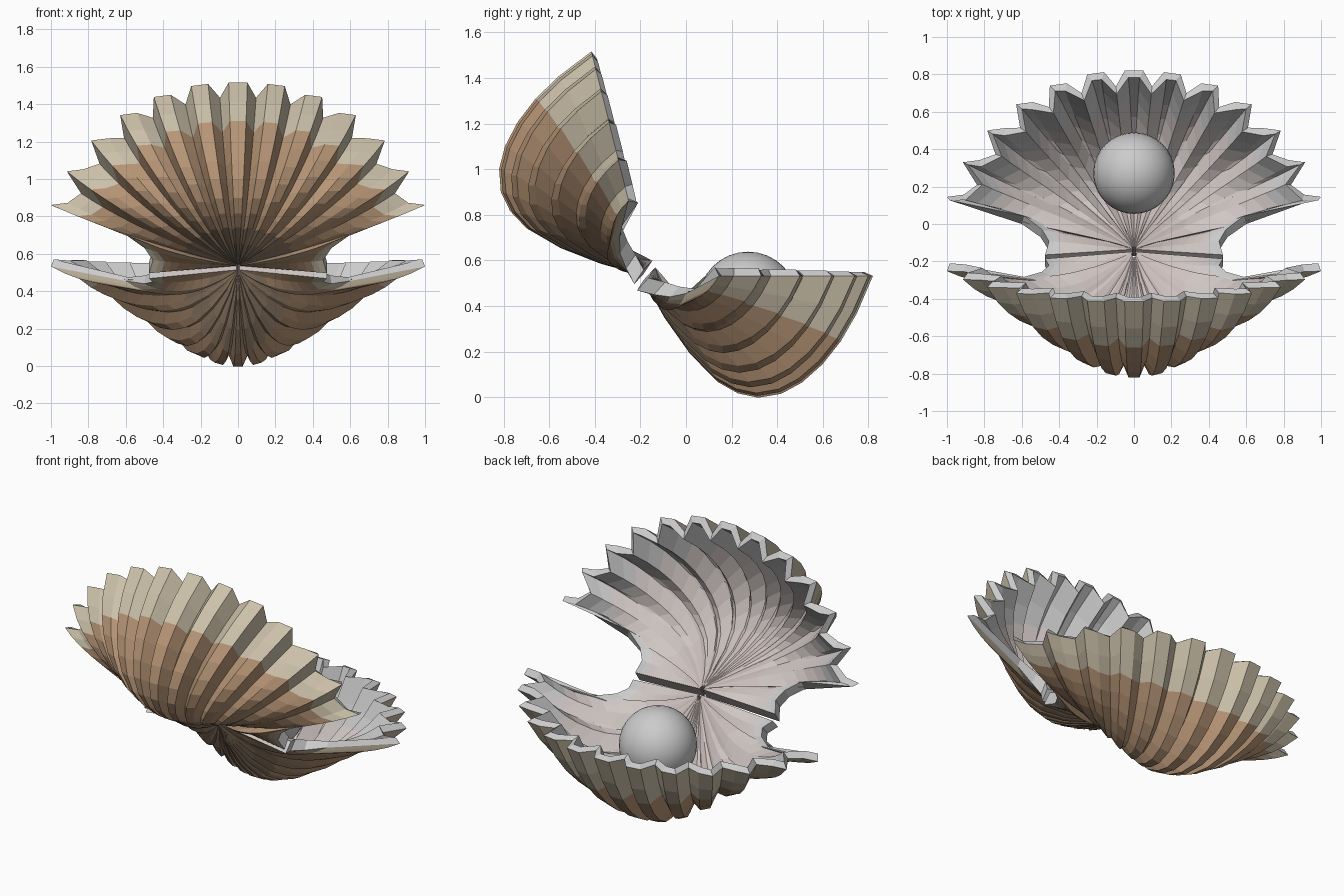
import bpy, bmesh, math
from mathutils import Matrix, Vector

if "Cube" in bpy.data.objects:
    bpy.data.objects.remove(bpy.data.objects["Cube"])


def material(name, rgb):
    m = bpy.data.materials.new(name)
    m.diffuse_color = (*rgb, 1)
    m.use_nodes = True
    m.node_tree.nodes["Principled BSDF"].inputs["Base Color"].default_value = m.diffuse_color
    return m


# outer bands (rim to hinge), then the matching inner bands
MATS = [material("outer_beige", (0.60, 0.53, 0.40)),
        material("outer_brown", (0.47, 0.30, 0.18)),
        material("outer_dark_brown", (0.34, 0.24, 0.16)),
        material("inner_grey", (0.63, 0.61, 0.60)),
        material("inner_rose_grey", (0.63, 0.57, 0.55)),
        material("inner_rose", (0.62, 0.54, 0.52))]

APEX = Vector((0, -0.185, 0.515))
RIM_Z = 0.532
DEPTH = 0.527
WALL = 0.045
HINGE_WALL = Vector((0, 0.05, 0.055))

# profile from hinge to rim: (plan fraction, depth fraction)
PROFILE = [(0.015, 0.06), (0.09, 0.32), (0.2, 0.62), (0.32, 0.86), (0.41, 0.96),
           (0.5, 1.0), (0.6, 0.97), (0.69, 0.88), (0.78, 0.73), (0.86, 0.54),
           (0.93, 0.31), (1.0, 0.0)]

# outer corner of each flat-topped rib at the rim, and the ear beside the hinge
RIBS = [(0.05, 0.82), (0.25, 0.80), (0.45, 0.74), (0.63, 0.64),
        (0.785, 0.50), (0.915, 0.33), (1.0, 0.145)]
EAR = [(0.60, 0.0, 0.455), (0.50, -0.07, 0.44),
       (0.455, -0.14, 0.45), (0.475, -0.215, 0.468)]


def rim_columns():
    """Right half of the rim: (x, y, z, depth scale)."""
    cols = [(*RIBS[0], RIM_Z, 1)]
    for (px, py), (x, y) in zip(RIBS, RIBS[1:]):
        ix, iy = x - 0.09, y + 0.012
        vx = (px + ix) / 2 * 0.92
        vy = APEX.y + ((py + iy) / 2 - APEX.y) * 0.92
        cols += [(vx, vy, RIM_Z, 0.89), (ix, iy, RIM_Z, 1), (x, y, RIM_Z, 1)]
    return cols + [(*e, 1) for e in EAR]


def shell(name, matrix=None):
    half = rim_columns()
    cols = [(-x, y, z, k) for x, y, z, k in reversed(half)] + half
    nc, nr = len(cols), len(PROFILE)
    bm = bmesh.new()

    # ribbed outer skin
    outer = []
    for x, y, z, k in cols:
        to_rim = Vector((x, y, z)) - APEX
        g = max(math.cos(math.atan2(abs(x), y - APEX.y)), 0) ** 1.35 * k
        outer.append([bm.verts.new(APEX + to_rim * f - Vector((0, 0, DEPTH * g * d)))
                      for f, d in PROFILE])

    def band(r):
        f = PROFILE[r][0]
        return 0 if f > 0.8 else 1 if f > 0.3 else 2

    for a, b in zip(outer, outer[1:]):
        for r in range(nr - 1):
            bm.faces.new((a[r], a[r + 1], b[r + 1], b[r])).material_index = band(r)
    bm.normal_update()

    # inner skin: follows the normals, but is a plain shift close to the hinge
    inner = []
    for col in outer:
        row = []
        for v in col:
            w = min(max((v.co.y + 0.15) / 0.2, 0), 1)
            row.append(bm.verts.new(v.co + HINGE_WALL.lerp(v.normal * -WALL, w)))
        inner.append(row)
    for a, b in zip(inner, inner[1:]):
        for r in range(nr - 1):
            bm.faces.new((a[r], b[r], b[r + 1], a[r + 1])).material_index = band(r) + 3

    # rim wall all the way round
    loop = ([(c, nr - 1) for c in range(nc)]
            + [(nc - 1, r) for r in range(nr - 2, -1, -1)]
            + [(c, 0) for c in range(nc - 2, -1, -1)]
            + [(0, r) for r in range(1, nr - 1)])
    for (c, r), (c2, r2) in zip(loop, loop[1:] + loop[:1]):
        bm.faces.new((outer[c][r], inner[c][r], inner[c2][r2], outer[c2][r2])
                     ).material_index = band(min(r, r2)) + 3

    if matrix:
        bm.transform(matrix)
    bmesh.ops.recalc_face_normals(bm, faces=bm.faces[:])
    me = bpy.data.meshes.new(name)
    bm.to_mesh(me)
    bm.free()
    for m in MATS:
        me.materials.append(m)
    ob = bpy.data.objects.new(name, me)
    bpy.context.collection.objects.link(ob)
    return ob


# lower shell, and its mirrored copy swung open about the hinge
shell("lower_shell")
shell("upper_shell", Matrix.Translation((0, -0.733, 0.592))
      @ Matrix.Rotation(math.radians(104), 4, 'X')
      @ Matrix.Diagonal((1, 1, -1, 1)))

# pearl
bpy.ops.mesh.primitive_uv_sphere_add(segments=32, ring_count=16, radius=0.218,
                                     location=(0, 0.272, 0.42))
bpy.context.object.name = "pearl"
bpy.ops.object.shade_smooth()
